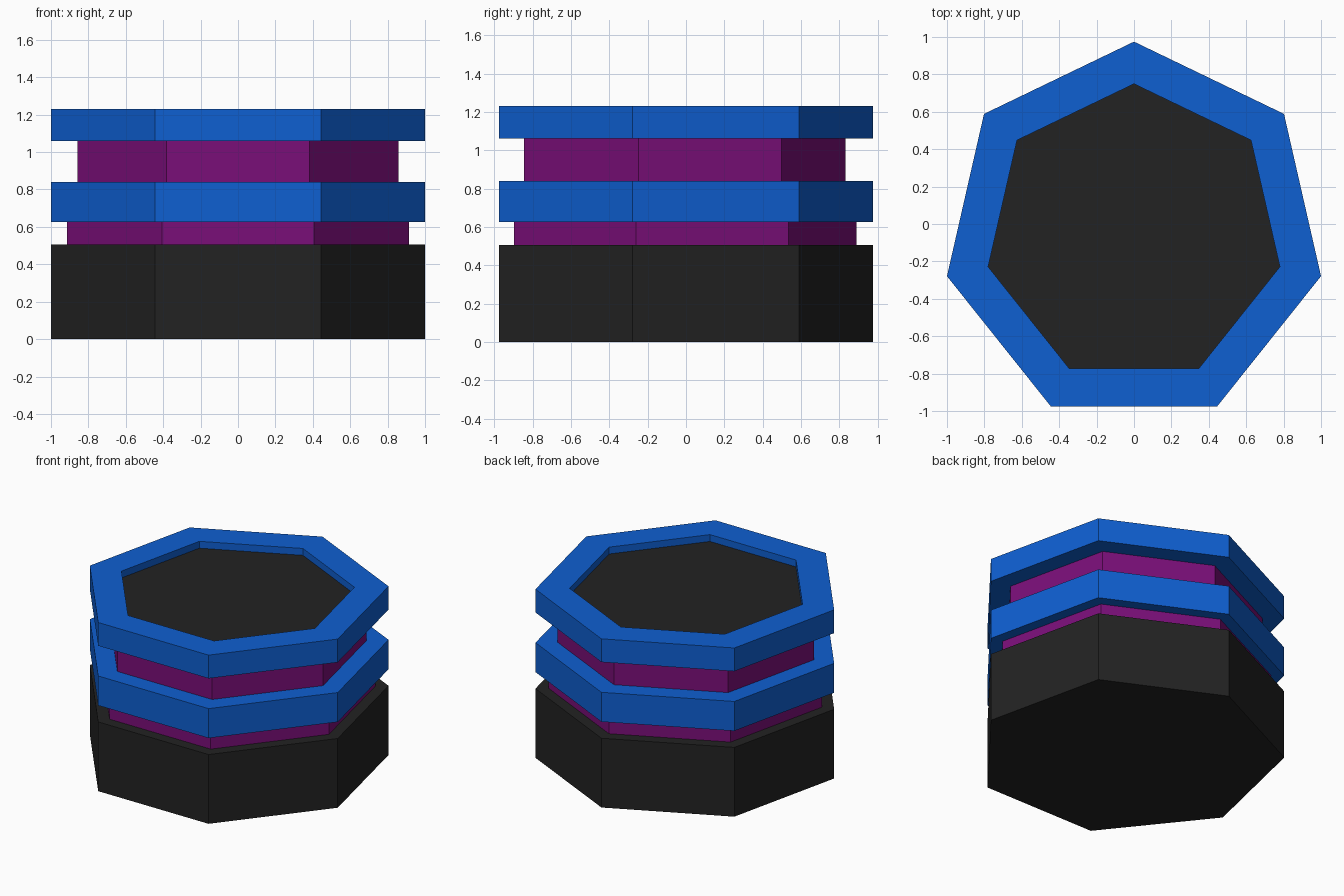
import bpy, bmesh, math

if "Cube" in bpy.data.objects:
    bpy.data.objects.remove(bpy.data.objects["Cube"])

SIDES = 7
CENTRE_Y = -0.0508   # heptagon centre, so that the bounds are centred on y = 0


def material(name, rgb):
    m = bpy.data.materials.new(name)
    m.diffuse_color = (*rgb, 1.0)
    m.use_nodes = True
    m.node_tree.nodes["Principled BSDF"].inputs["Base Color"].default_value = m.diffuse_color
    return m


blue = material("blue", (0.0045, 0.115, 0.64))
purple = material("purple", (0.195, 0.0045, 0.19))
black = material("black", (0.0165, 0.0165, 0.0165))


def loop(bm, radius, z):
    """Heptagon of vertices with one corner pointing to the back."""
    verts = []
    for i in range(SIDES):
        a = math.pi / 2 + 2 * math.pi * i / SIDES
        verts.append(bm.verts.new((radius * math.cos(a), CENTRE_Y + radius * math.sin(a), z)))
    return verts


def bridge(bm, a, b):
    for i in range(SIDES):
        j = (i + 1) % SIDES
        bm.faces.new((a[i], a[j], b[j], b[i]))


def slab(name, radius, z0, z1, mat, hole=None):
    """Heptagonal prism, or a ring when a hole radius is given."""
    bm = bmesh.new()
    low, high = loop(bm, radius, z0), loop(bm, radius, z1)
    bridge(bm, low, high)
    if hole:
        in_low, in_high = loop(bm, hole, z0), loop(bm, hole, z1)
        bridge(bm, high, in_high)
        bridge(bm, in_high, in_low)
        bridge(bm, in_low, low)
    else:
        bm.faces.new(low)
        bm.faces.new(high)
    bmesh.ops.recalc_face_normals(bm, faces=bm.faces)
    mesh = bpy.data.meshes.new(name)
    bm.to_mesh(mesh)
    bm.free()
    mesh.materials.append(mat)
    obj = bpy.data.objects.new(name, mesh)
    bpy.context.collection.objects.link(obj)
    return obj


# Stack from the ground up
slab("base", 1.0257, 0.0, 0.505, black)
slab("lower_neck", 0.939, 0.505, 0.625, purple)
slab("middle_band", 1.0257, 0.625, 0.84, blue)
slab("upper_neck", 0.881, 0.84, 1.06, purple)
slab("top_rim", 1.0257, 1.06, 1.23, blue, hole=0.80)
# Recessed dark floor inside the rim
slab("recessed_top", 0.80, 1.06, 1.18, black)
